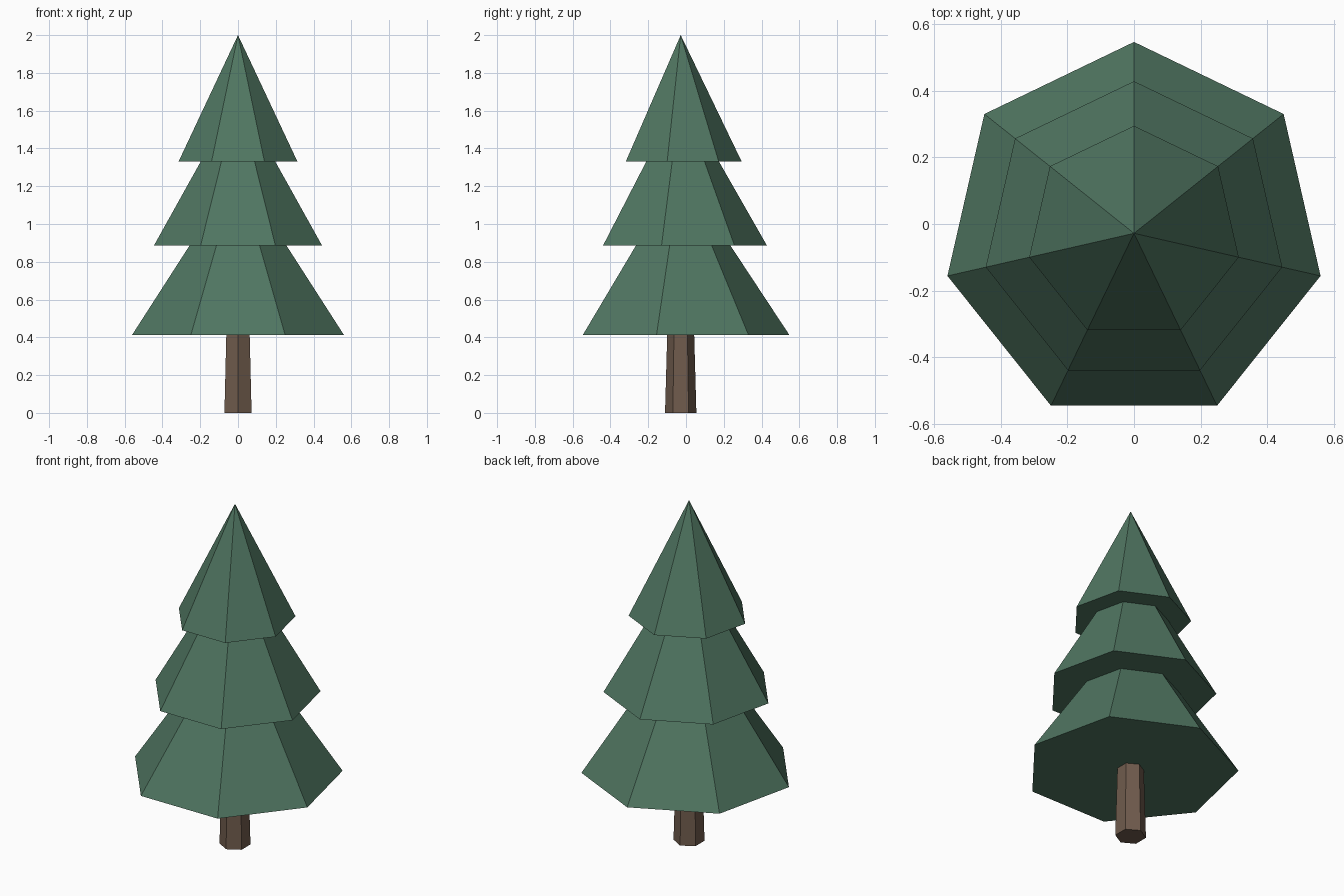
import bpy
import bmesh
import math
from mathutils import Vector

if "Cube" in bpy.data.objects:
    bpy.data.objects.remove(bpy.data.objects["Cube"], do_unlink=True)

AXIS_Y = -0.028  # the tree axis sits slightly forward of centre


def make_material(name, rgb):
    mat = bpy.data.materials.new(name)
    mat.use_nodes = True
    mat.diffuse_color = (*rgb, 1)
    bsdf = mat.node_tree.nodes["Principled BSDF"]
    bsdf.inputs["Base Color"].default_value = (*rgb, 1)
    bsdf.inputs["Roughness"].default_value = 0.9
    return mat


def ring(bm, sides, radius, z):
    """Regular polygon with its first corner toward the back (+y)."""
    corners = []
    for i in range(sides):
        a = math.pi / 2 + math.tau * i / sides
        co = Vector((radius * math.cos(a), AXIS_Y + radius * math.sin(a), z))
        corners.append(bm.verts.new(co))
    return corners


def add_part(name, sides, bottom, top, mat):
    """Closed flat-shaded cone or frustum; bottom and top are (radius, z)."""
    bm = bmesh.new()
    low = ring(bm, sides, *bottom)
    bm.faces.new(low)
    if top[0] > 0:
        high = ring(bm, sides, *top)
        bm.faces.new(high)
    else:
        high = [bm.verts.new((0, AXIS_Y, top[1]))] * sides
    for i in range(sides):
        j = (i + 1) % sides
        loop = [low[i], low[j], high[j], high[i]]
        bm.faces.new(list(dict.fromkeys(loop)))
    bmesh.ops.recalc_face_normals(bm, faces=bm.faces)
    mesh = bpy.data.meshes.new(name)
    bm.to_mesh(mesh)
    bm.free()
    mesh.materials.append(mat)
    obj = bpy.data.objects.new(name, mesh)
    bpy.context.collection.objects.link(obj)
    return obj


needles = make_material("needle green", (0.08, 0.18, 0.12))
bark = make_material("bark brown", (0.16, 0.105, 0.073))

# Tapered six-sided trunk, reaching into the lowest tier
add_part("trunk", 6, (0.083, 0), (0.069, 0.5), bark)

# Three overlapping seven-sided foliage tiers
tiers = [
    ("lower_foliage", 0.575, 0.413, 1.285),
    ("middle_foliage", 0.457, 0.885, 1.685),
    ("upper_foliage", 0.323, 1.33, 2.0),
]
for name, radius, base_z, tip_z in tiers:
    add_part(name, 7, (radius, base_z), (0, tip_z), needles)
